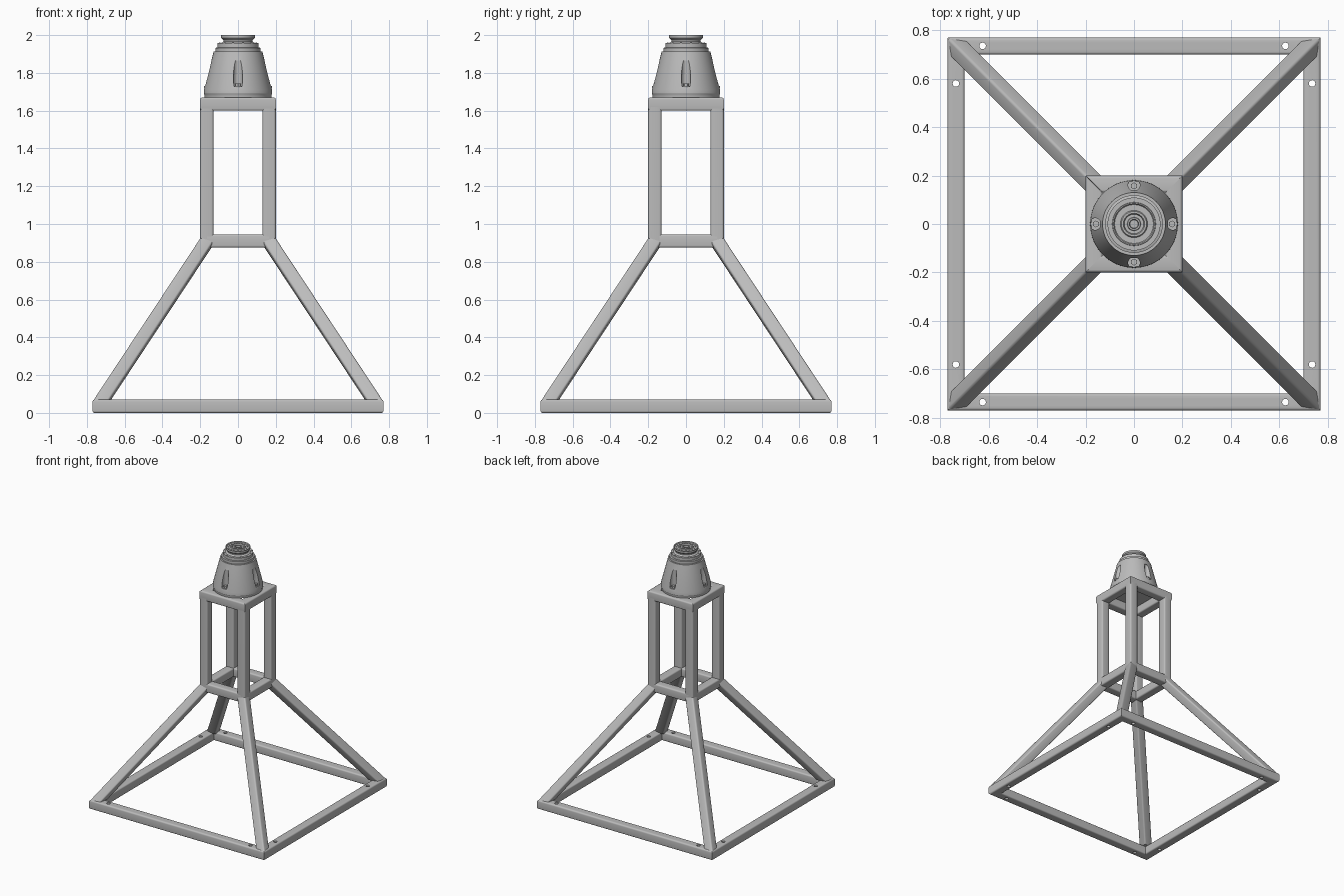
import bpy, bmesh, math
from mathutils import Vector, Matrix

cube = bpy.data.objects.get("Cube")
if cube:
    bpy.data.objects.remove(cube)

grey = bpy.data.materials.new("steel_grey")
grey.use_nodes = True
grey.diffuse_color = (0.5, 0.5, 0.5, 1)
grey.node_tree.nodes["Principled BSDF"].inputs["Base Color"].default_value = (0.5, 0.5, 0.5, 1)

X, Y, Z = Vector((1, 0, 0)), Vector((0, 1, 0)), Vector((0, 0, 1))
HALF = 0.035        # half the tube width
FRAME = 0.735       # base tube centre line
POST = 0.165        # post centre line
SIDES = ("front", "left", "back", "right")
CORNERS = ("back_left", "back_right", "front_right", "front_left")


def finish(name, bm, smooth=True):
    bmesh.ops.recalc_face_normals(bm, faces=bm.faces)
    mesh = bpy.data.meshes.new(name)
    bm.to_mesh(mesh)
    bm.free()
    mesh.materials.append(grey)
    obj = bpy.data.objects.new(name, mesh)
    bpy.context.collection.objects.link(obj)
    if smooth:
        activate(obj)
        bpy.ops.object.shade_smooth_by_angle(angle=math.radians(32))
    return obj


def activate(obj):
    bpy.ops.object.select_all(action='DESELECT')
    obj.select_set(True)
    bpy.context.view_layer.objects.active = obj


def tube_section(r=0.011, steps=4):
    """Square section with rounded corners."""
    pts = []
    for k in range(4):
        mid = math.pi / 4 + k * math.pi / 2
        cx = math.copysign(HALF - r, math.cos(mid))
        cy = math.copysign(HALF - r, math.sin(mid))
        for i in range(steps + 1):
            a = k * math.pi / 2 + i * math.pi / 2 / steps
            pts.append((cx + r * math.cos(a), cy + r * math.sin(a)))
    return pts


def beam(name, origin, axis, a_axis, b_axis, planes, turn=0):
    """Tube along an axis, trimmed by two planes, turned about z in quarters."""
    bm = bmesh.new()
    rot = Matrix.Rotation(turn * math.pi / 2, 3, 'Z')
    rings = []
    for point, normal in planes:
        ring = []
        for a, b in tube_section():
            p = origin + a_axis * a + b_axis * b
            p = p + axis * ((point - p).dot(normal) / axis.dot(normal))
            ring.append(bm.verts.new(rot @ p))
        rings.append(ring)
        bm.faces.new(ring)
    n = len(rings[0])
    for i in range(n):
        j = (i + 1) % n
        bm.faces.new((rings[0][i], rings[0][j], rings[1][j], rings[1][i]))
    return finish(name, bm)


def add_rod(bm, x, y, z0, z1, r0, r1=None, seg=24):
    bmesh.ops.create_cone(bm, cap_ends=True, segments=seg, radius1=r0,
                          radius2=r0 if r1 is None else r1, depth=z1 - z0,
                          matrix=Matrix.Translation((x, y, (z0 + z1) / 2)))


def cut(obj, bm):
    cutter = finish("cutter", bm, smooth=False)
    cutter.hide_render = True
    mod = obj.modifiers.new("cut", 'BOOLEAN')
    mod.operation, mod.solver, mod.object = 'DIFFERENCE', 'EXACT', cutter
    activate(obj)
    bpy.ops.object.modifier_move_to_index(modifier=mod.name, index=0)
    bpy.ops.object.modifier_apply(modifier=mod.name)
    bpy.data.objects.remove(cutter)


def mitred_side(name, c, z, turn):
    """One side of a square frame with mitred ends."""
    o = Vector((0, -c, z))
    ends = [(Vector((-c, -c, z)), X - Y), (Vector((c, -c, z)), X + Y)]
    return beam(name, o, X, Y, Z, ends, turn)


# Leg direction and the mitre shared by post and leg
out = (X + Y).normalized()
side = (X - Y).normalized()
up = Vector((-0.66, -0.66, 1)).normalized()
tilt = (out - up * out.dot(up)).normalized()
knee = Vector((POST, POST, 0.907))
mitre = (knee, (up + Z).normalized())

for k in range(4):
    # Base frame with bolt holes
    bar = mitred_side("base_bar_" + SIDES[k], FRAME, HALF, k)
    holes = bmesh.new()
    along = 0.625 if k % 2 == 0 else 0.58
    rot = Matrix.Rotation(k * math.pi / 2, 3, 'Z')
    for s in (-1, 1):
        p = rot @ Vector((s * along, -FRAME, 0))
        add_rod(holes, p.x, p.y, -0.1, 0.2, 0.0135)
    cut(bar, holes)

    # Top frame and the bars between the knees
    mitred_side("top_bar_" + SIDES[k], POST, 1.67 - HALF, k)
    ends = [(X * -POST, X), (X * POST, X)]
    beam("middle_bar_" + SIDES[k], Vector((0, -POST, 0.91)), X, Y, Z, ends, k)

    # Upright posts and sloping legs, ridge outward
    beam("post_" + CORNERS[k], knee, Z, X, Y, [mitre, (Z * 1.62, Z)], k)
    beam("leg_" + CORNERS[k], knee, up, (tilt + side).normalized(),
         (tilt - side).normalized(), [(Z * 0.066, Z), mitre], k)

# Turned mount on top
profile = [(0, 1.668), (0.178, 1.668), (0.178, 1.685), (0.181, 1.69), (0.18, 1.712),
           (0.132, 1.9), (0.13, 1.912), (0.119, 1.912), (0.119, 1.932),
           (0.109, 1.935), (0.109, 1.957), (0.09, 1.957), (0.078, 1.966),
           (0.078, 1.974), (0.089, 1.985), (0.089, 2.0), (0.084, 2.0),
           (0.08, 1.994), (0.056, 1.994), (0.052, 2.0), (0.044, 2.0),
           (0.04, 1.99), (0.028, 1.99), (0.026, 1.997), (0.019, 1.997),
           (0.017, 1.975), (0, 1.975)]
bm = bmesh.new()
pts = [bm.verts.new((r, 0, z)) for r, z in profile]
edges = [bm.edges.new(pair) for pair in zip(pts, pts[1:])]
bmesh.ops.spin(bm, geom=pts + edges, axis=Z, cent=(0, 0, 0),
               angle=math.tau, steps=64)
bmesh.ops.remove_doubles(bm, verts=bm.verts, dist=0.0001)
mount = finish("mount_body", bm)

# Four pockets in the cone, each with a hex bolt
pockets, bolts = bmesh.new(), bmesh.new()
for k in range(4):
    x, y = 0.157 * math.cos(k * math.pi / 2), 0.157 * math.sin(k * math.pi / 2)
    add_rod(pockets, x, y, 1.727, 1.865, 0.027, 0.021, 32)
    add_rod(bolts, x, y, 1.72, 1.731, 0.022)
    add_rod(bolts, x, y, 1.725, 1.745, 0.014, seg=6)
cut(mount, pockets)
finish("pocket_bolts", bolts)

# Small screws around the flange and the top face
screws = bmesh.new()
for radius, z, count, size in ((0.1, 1.957, 12, 0.005), (0.068, 1.994, 16, 0.004)):
    for i in range(count):
        a = math.tau * (i + 0.5) / count
        add_rod(screws, radius * math.cos(a), radius * math.sin(a),
                z - 0.004, z + 0.004, size, seg=10)
finish("ring_screws", screws)
